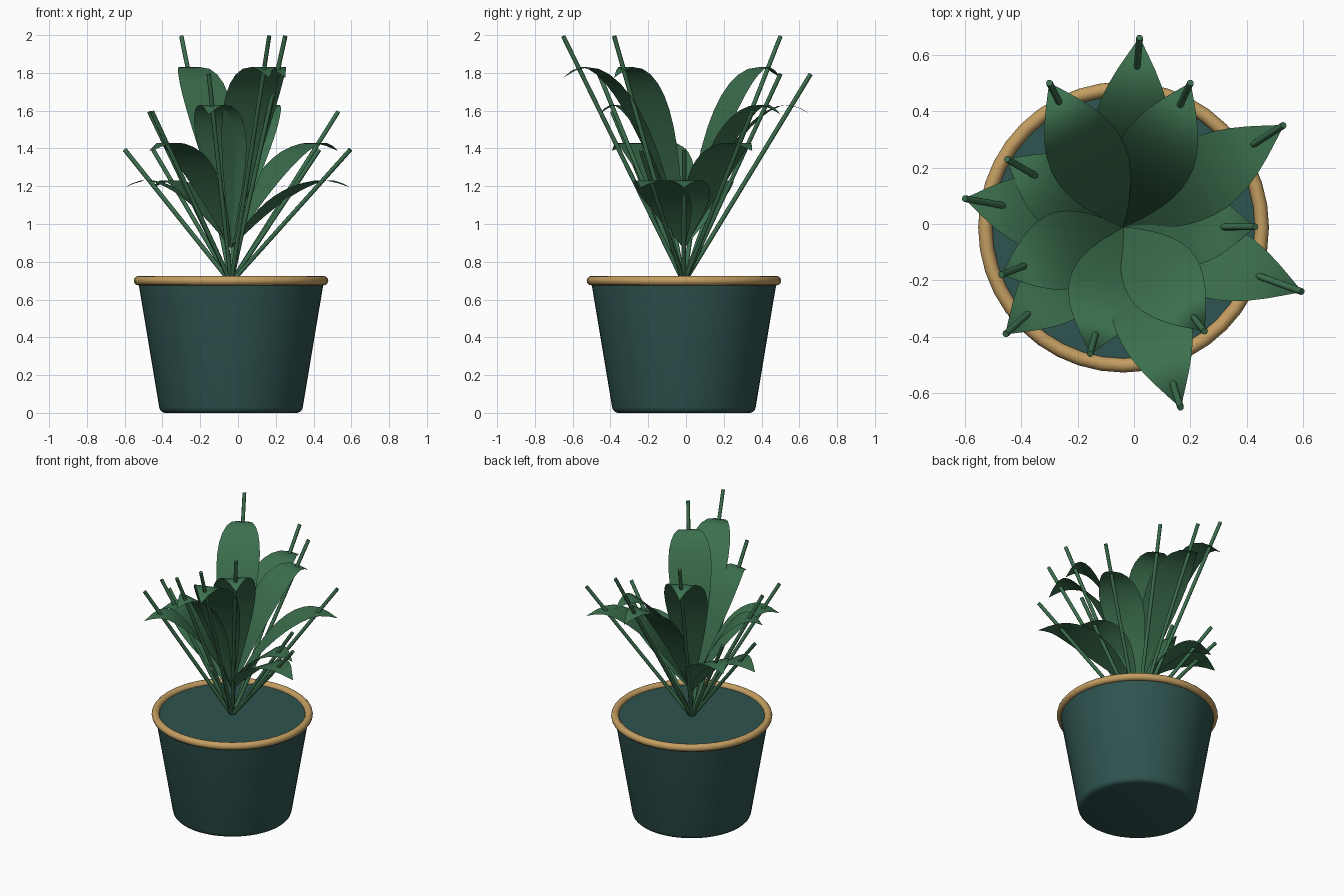
import bpy, bmesh, math
from mathutils import Vector

cube = bpy.data.objects.get("Cube")
if cube:
    bpy.data.objects.remove(cube, do_unlink=True)

CENTRE = Vector((-0.037, -0.011, 0))
SOIL_Z = 0.70


def material(name, color):
    m = bpy.data.materials.new(name)
    m.use_nodes = True
    m.diffuse_color = (*color, 1)
    bsdf = next(n for n in m.node_tree.nodes if n.type == 'BSDF_PRINCIPLED')
    bsdf.inputs["Base Color"].default_value = (*color, 1)
    return m


teal = material("pot teal", (0.028, 0.088, 0.08))
tan = material("rim tan", (0.55, 0.34, 0.12))
green = material("leaf green", (0.045, 0.16, 0.075))


def finish(obj, mat, angle=40):
    obj.data.materials.append(mat)
    bpy.ops.object.select_all(action='DESELECT')
    obj.select_set(True)
    bpy.context.view_layer.objects.active = obj
    bpy.ops.object.shade_smooth_by_angle(angle=math.radians(angle))


def mesh_object(name, bm, mat):
    mesh = bpy.data.meshes.new(name)
    bm.to_mesh(mesh)
    bm.free()
    obj = bpy.data.objects.new(name, mesh)
    bpy.context.collection.objects.link(obj)
    finish(obj, mat)
    return obj


# Tapered pot, turned from a profile with a rounded foot and a closed flat top
def pot():
    profile = [(0, 0), (0.35, 0), (0.365, 0.005), (0.375, 0.015),
               (0.38, 0.03), (0.492, SOIL_Z), (0, SOIL_Z)]
    bm = bmesh.new()
    verts = [bm.verts.new((r, 0, z)) for r, z in profile]
    edges = [bm.edges.new(pair) for pair in zip(verts, verts[1:])]
    bmesh.ops.spin(bm, geom=verts + edges, cent=(0, 0, 0), axis=(0, 0, 1),
                   angle=math.tau, steps=48, use_merge=True)
    bmesh.ops.remove_doubles(bm, verts=bm.verts, dist=0.0001)
    bmesh.ops.recalc_face_normals(bm, faces=bm.faces)
    mesh_object("pot", bm, teal).location = CENTRE


# Straight round stem from the soil to its tip
def stem(tip):
    base = CENTRE + Vector((0, 0, SOIL_Z - 0.01))
    axis = tip - base
    bpy.ops.mesh.primitive_cylinder_add(vertices=8, radius=0.012, depth=axis.length,
                                        location=(base + tip) / 2)
    obj = bpy.context.object
    obj.name = "stem"
    obj.rotation_euler = axis.to_track_quat('Z', 'Y').to_euler()
    finish(obj, green, 60)


# Pointed oval leaf that rises steeply, then arches over at the end
def leaf(reach, height, angle, rows=14):
    base_z, peak_z = 0.87, height - 0.165
    bm = bmesh.new()
    previous = None
    for i in range(rows + 1):
        t = (i / rows) ** 1.2
        z = base_z + (peak_z - base_z) * (1 - (1 - t / 0.85) ** 2)
        z -= 0.03 * max(0, t - 0.8) / 0.2
        half = max(0.138 * math.sin(math.pi * t ** 0.95), 0.001)
        row = [bm.verts.new((reach * t, side * half, z)) for side in (-1, 0, 1)]
        if previous:
            for a in (0, 1):
                bm.faces.new((previous[a], row[a], row[a + 1], previous[a + 1]))
        previous = row
    obj = mesh_object("leaf", bm, green)
    obj.location = CENTRE
    obj.rotation_euler.z = angle


pot()

# Rolled rim
bpy.ops.mesh.primitive_torus_add(major_radius=0.49, minor_radius=0.025,
                                 major_segments=40, minor_segments=12,
                                 location=CENTRE + Vector((0, 0, SOIL_Z)))
rim = bpy.context.object
rim.name = "rim"
finish(rim, tan, 60)

# Foliage: tip position of each stem, with its leaf sharing the direction
TIPS = [(0.43, -0.01, 1.4), (0.53, 0.35, 1.6), (0.20, 0.50, 1.8), (0.02, 0.66, 1.8),
        (-0.30, 0.50, 2.0), (-0.45, 0.23, 1.4), (-0.60, 0.09, 1.4), (-0.47, -0.18, 1.6),
        (-0.455, -0.39, 1.6), (-0.155, -0.46, 1.8), (0.165, -0.65, 2.0),
        (0.25, -0.38, 2.0), (0.595, -0.24, 1.4)]
for tip in map(Vector, TIPS):
    offset = tip - CENTRE
    stem(tip - Vector((0, 0, 0.006)))
    leaf(offset.xy.length, tip.z, math.atan2(offset.y, offset.x))
